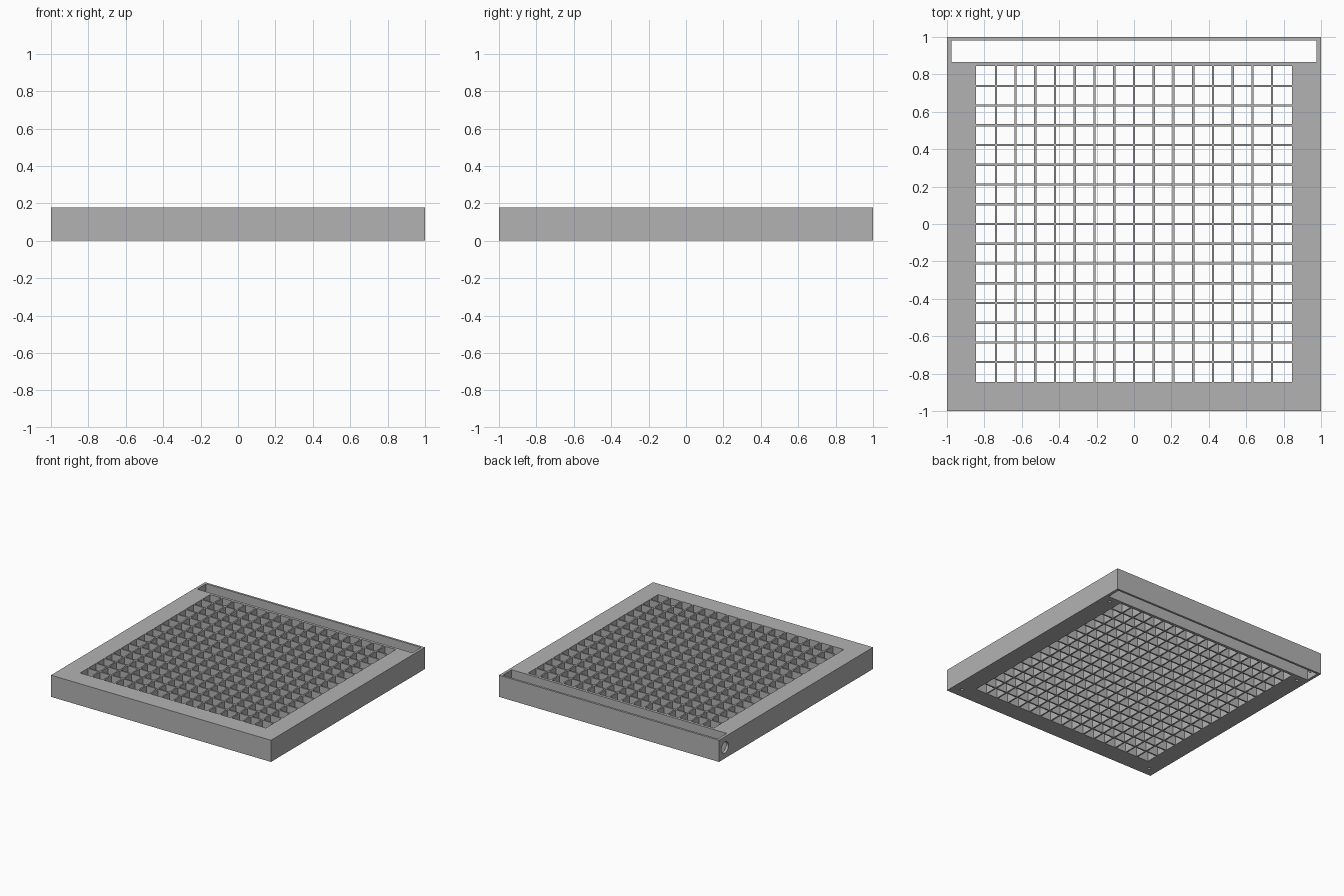
import bpy
import bmesh
from math import pi
from mathutils import Matrix, Vector

cube = bpy.data.objects.get("Cube")
if cube:
    bpy.data.objects.remove(cube, do_unlink=True)

HEIGHT = 0.178
CELLS = 16
PITCH = 0.1055
BAR = 0.012
HALF = CELLS * PITCH / 2

grey = bpy.data.materials.new("plain grey")
grey.use_nodes = True
colour = (0.45, 0.45, 0.45, 1)
grey.diffuse_color = colour
grey.node_tree.nodes["Principled BSDF"].inputs["Base Color"].default_value = colour


def add_box(bm, low, high):
    low, high = Vector(low), Vector(high)
    matrix = Matrix.Translation((low + high) / 2) @ Matrix.Diagonal((*(high - low), 1))
    bmesh.ops.create_cube(bm, size=1, matrix=matrix)


def add_cylinder(bm, centre, radius, depth, sides, turn=Matrix()):
    bmesh.ops.create_cone(bm, cap_ends=True, segments=sides, radius1=radius,
                          radius2=radius, depth=depth,
                          matrix=Matrix.Translation(centre) @ turn)


def make_object(name, bm):
    mesh = bpy.data.meshes.new(name)
    bm.to_mesh(mesh)
    bm.free()
    mesh.materials.append(grey)
    obj = bpy.data.objects.new(name, mesh)
    bpy.context.collection.objects.link(obj)
    return obj


def cut(target, bm, name):
    cutter = make_object(name, bm)
    cutter.hide_render = True
    modifier = target.modifiers.new(name, 'BOOLEAN')
    modifier.operation = 'DIFFERENCE'
    modifier.solver = 'EXACT'
    modifier.object = cutter
    bpy.context.view_layer.objects.active = target
    bpy.ops.object.modifier_apply(modifier=name)
    bpy.data.objects.remove(cutter, do_unlink=True)


# Square plate
bm = bmesh.new()
add_box(bm, (-1, -1, 0), (1, 1, HEIGHT))
plate = make_object("grid_frame", bm)

# Square through cells, leaving thin bars between them
bm = bmesh.new()


def span(i):
    start = -HALF + i * PITCH
    return (start + (BAR / 2 if i else 0),
            start + PITCH - (BAR / 2 if i < CELLS - 1 else 0))


for i in range(CELLS):
    for j in range(CELLS):
        (x0, x1), (y0, y1) = span(i), span(j)
        add_box(bm, (x0, y0, -0.1), (x1, y1, HEIGHT + 0.1))

# Long through slot at the back
add_box(bm, (-0.977, 0.867, -0.1), (0.977, 0.982, HEIGHT + 0.1))
cut(plate, bm, "openings")

# Round port through the side wall into the slot
bm = bmesh.new()
add_cylinder(bm, (-1, 0.922, HEIGHT / 2), 0.045, 0.1, 32, Matrix.Rotation(pi / 2, 4, 'Y'))
cut(plate, bm, "side_port")

# Small blind screw holes underneath
bm = bmesh.new()
for x in (-0.92, 0.92):
    for y in (-0.92, 0.81):
        add_cylinder(bm, (x, y, 0), 0.013, 0.2, 16)
cut(plate, bm, "screw_holes")

# Crisp flat sides, smooth round holes
bpy.ops.object.select_all(action='DESELECT')
plate.select_set(True)
bpy.context.view_layer.objects.active = plate
bpy.ops.object.shade_smooth_by_angle(angle=pi / 6)
